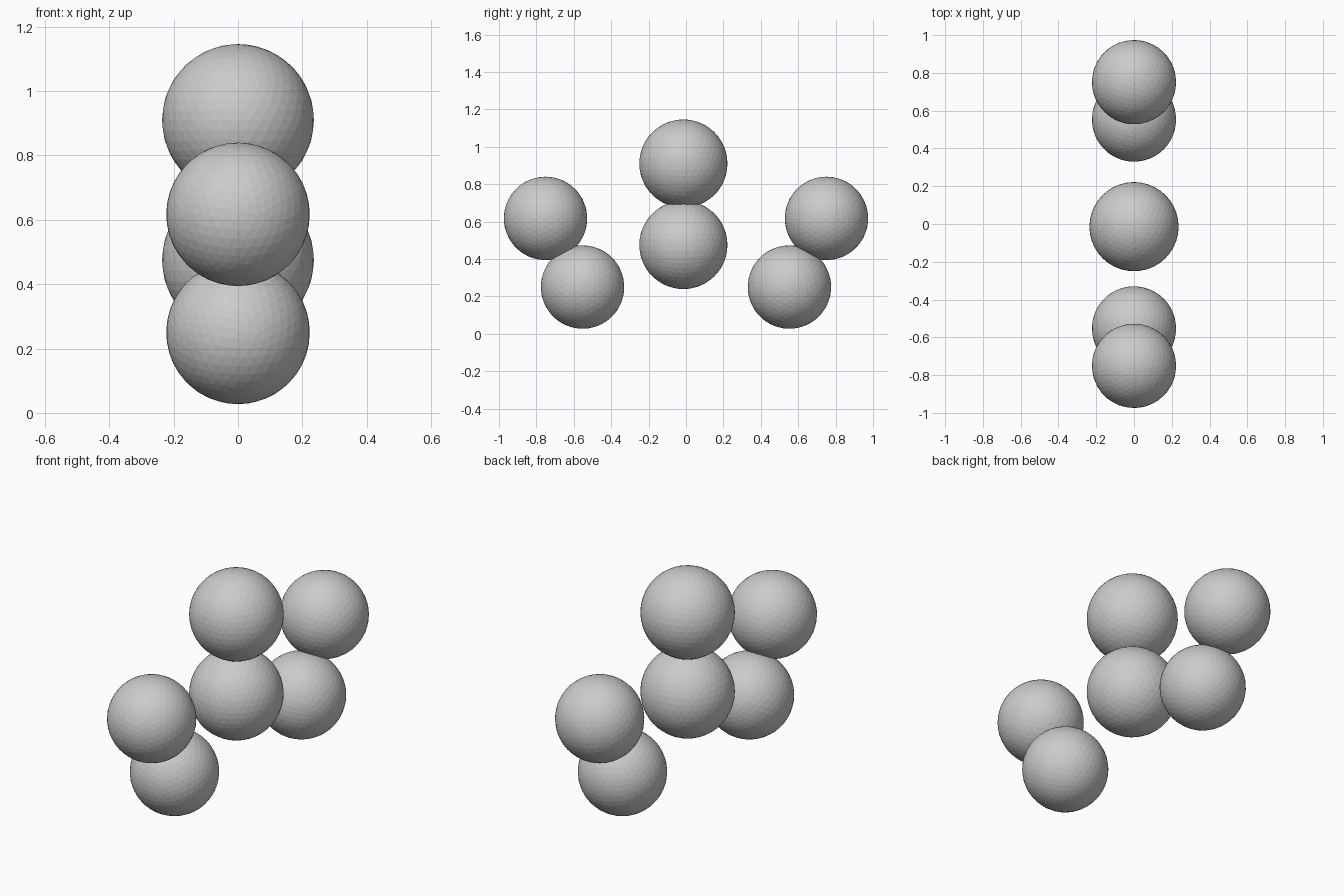
import bpy, bmesh, math

if "Cube" in bpy.data.objects:
    bpy.data.objects.remove(bpy.data.objects["Cube"])

BASE, TIP = 0.236, 0.263   # valley and spike radii of the full-size ball


def spiky_mesh():
    """Faceted ball with a low pyramid spike on every vertex of a geodesic sphere."""
    bm = bmesh.new()
    bmesh.ops.create_icosphere(bm, subdivisions=3, radius=1)
    tips = set(bm.verts)
    # split each triangle in four; the new vertices become the valleys
    bmesh.ops.subdivide_edges(bm, edges=bm.edges[:], cuts=1, use_grid_fill=True)
    for v in bm.verts:
        v.co = v.co.normalized() * (TIP if v in tips else BASE)
    bmesh.ops.triangulate(bm, faces=bm.faces[:])
    bmesh.ops.recalc_face_normals(bm, faces=bm.faces[:])
    me = bpy.data.meshes.new("spiky_ball")
    bm.to_mesh(me)
    bm.free()
    return me


mesh = spiky_mesh()


def ball(name, y, z, scale=1.0, tilt=0.0):
    ob = bpy.data.objects.new(name, mesh)
    ob.location = (0, y, z)
    ob.scale = (scale,) * 3
    ob.rotation_euler = (math.radians(tilt), 0, 0)
    bpy.context.collection.objects.link(ob)


# central upright pair
ball("centre_lower_ball", -0.014, 0.475)
ball("centre_upper_ball", -0.014, 0.91)

# smaller pairs leaning outwards on either side
for side, s in (("front", -1), ("back", 1)):
    ball(side + "_lower_ball", s * 0.553, 0.25, 0.945, -28 * s)
    ball(side + "_upper_ball", s * 0.751, 0.617, 0.945, -28 * s)
